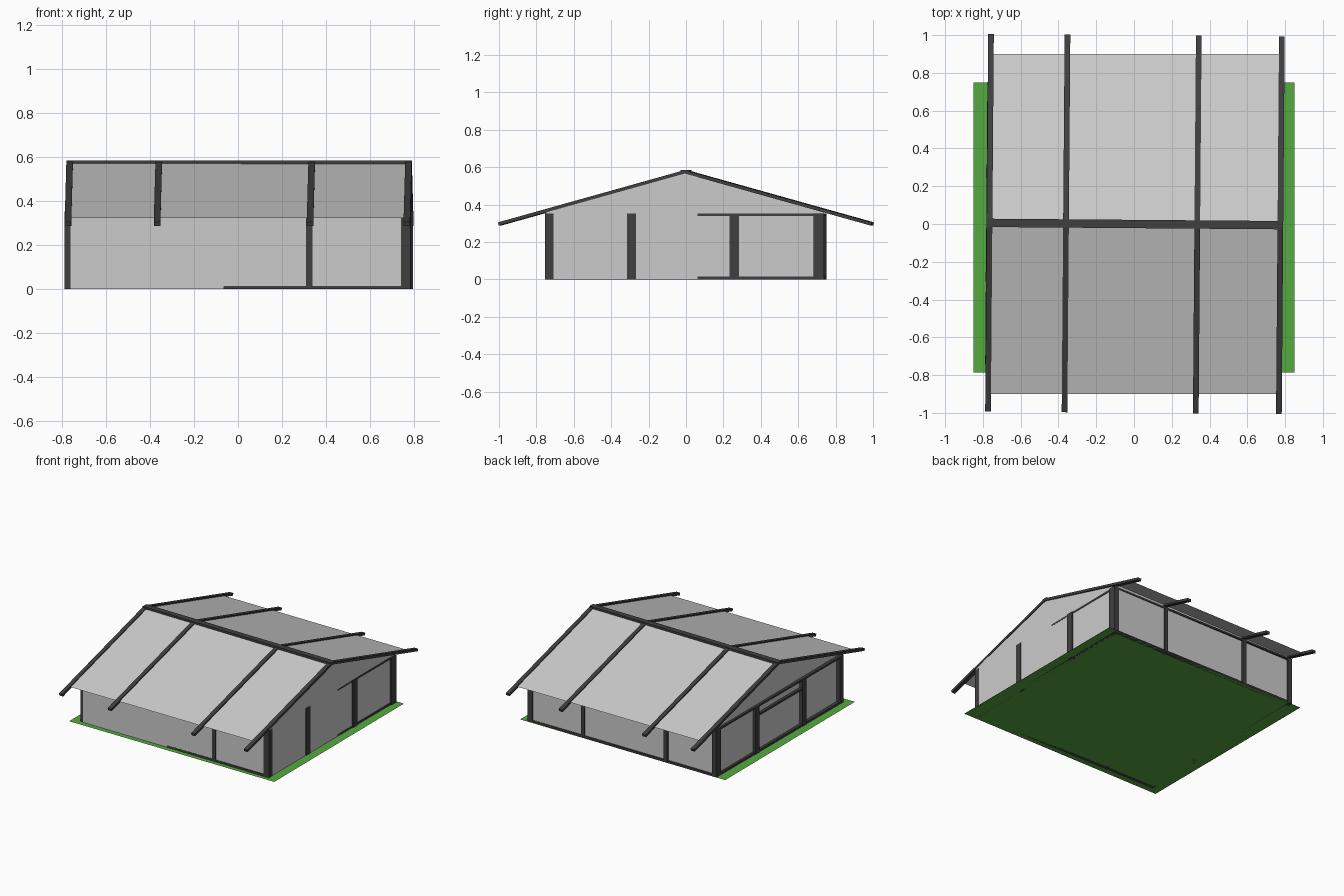
import bpy, bmesh
from math import radians, atan, cos
from mathutils import Matrix, Vector

if "Cube" in bpy.data.objects:
    bpy.data.objects.remove(bpy.data.objects["Cube"])


def material(name, color):
    m = bpy.data.materials.new(name)
    m.diffuse_color = color
    m.use_nodes = True
    m.node_tree.nodes["Principled BSDF"].inputs["Base Color"].default_value = m.diffuse_color
    return m


TIMBER = material("dark_timber", (0.05, 0.05, 0.05, 1))
GREEN = material("grass", (0.09, 0.40, 0.05, 1))

SLOPE = 0.28
RIDGE = 0.576
TWIST = Matrix.Rotation(radians(-0.45), 4, 'Z')  # the frame sits slightly turned


def roof_z(y):
    return RIDGE - SLOPE * abs(y)


def mesh(name, verts, faces, mat=None):
    me = bpy.data.meshes.new(name)
    me.from_pydata(verts, [], faces)
    ob = bpy.data.objects.new(name, me)
    bpy.context.collection.objects.link(ob)
    if mat:
        me.materials.append(mat)
    return ob


def timber(name, lo, hi, tilt=None):
    """Box from corner lo to corner hi, optionally tilted, turned with the frame."""
    lo, hi = Vector(lo), Vector(hi)
    size = hi - lo
    bm = bmesh.new()
    bmesh.ops.create_cube(bm, size=1)
    bm.transform(Matrix.Diagonal((*size, 1)))
    if tilt is not None:
        bm.transform(Matrix.Rotation(tilt, 4, 'X'))
    bm.transform(TWIST @ Matrix.Translation((lo + hi) / 2))
    me = bpy.data.meshes.new(name)
    bm.to_mesh(me)
    bm.free()
    me.materials.append(TIMBER)
    ob = bpy.data.objects.new(name, me)
    bpy.context.collection.objects.link(ob)
    return ob


# Grass base
mesh("grass_base", [(-.85, -.785, 0), (.85, -.785, 0), (.85, .75, 0), (-.85, .75, 0)],
     [(0, 1, 2, 3)], GREEN)

# Walls: gable profile at both ends, joined by the two eave walls
X0, X1, Y0, Y1 = -.762, .7825, -.7475, .736
profile = [(Y0, .001), (Y1, .001), (Y1, roof_z(Y1)), (0, RIDGE), (Y0, roof_z(Y0))]
verts = [(x, y, z) for x in (X0, X1) for y, z in profile]
mesh("walls", verts, [(4, 3, 2, 1, 0), (5, 6, 7, 8, 9), (0, 5, 9, 4), (1, 2, 7, 6)])

# Roof sheets
E = .9
mesh("roof", [(X0, -E, roof_z(E)), (X1, -E, roof_z(E)), (X1, 0, RIDGE), (X0, 0, RIDGE),
              (X0, E, roof_z(E)), (X1, E, roof_z(E))], [(0, 1, 2, 3), (3, 2, 5, 4)])

# Rafters and ridge beam
angle = atan(SLOPE)
half = .5 / cos(angle)
for x in (-.765, -.36, .335, .775):
    for s in (-1, 1):
        zc = roof_z(.5)
        timber("rafter", (x - .015, s * .497 - half, zc - .009),
               (x + .015, s * .497 + half, zc + .009), -s * angle)
timber("ridge_beam", (-.78, -.022, .566), (.79, .022, .585))

# Outer faces of the frame
FX, FY, BY, H = .782, -.748, .745, .353

# Corner posts
for sx in (-1, 1):
    xo = sx * (FX + (.007 if sx > 0 else 0))
    xi = sx * .747
    for y0, y1 in ((FY, FY + .046), (BY - .056, BY)):
        timber("corner_post", (min(xo, xi), y0, 0), (max(xo, xi), y1, H))

# Intermediate posts on the front, back and both gable sides
for x in (-.36, .33):
    timber("front_post", (x - .015, FY - .001, 0), (x + .015, FY + .04, H))
    timber("back_post", (x - .015, BY - .04, 0), (x + .015, BY + .002, H))
for y in (-.285, .265):
    timber("right_post", (.745, y - .025, 0), (FX + .006, y + .025, H))
    timber("left_post", (-FX - .003, y - .025, 0), (-.745, y + .025, H))

# Base and head rails around the frame
for label, z0, z1 in (("base_rail", 0, .015), ("head_rail", .34, H)):
    timber("front_" + label, (-FX, FY, z0), (FX, FY + .03, z1))
    timber("back_" + label, (-FX, BY - .03, z0), (FX, BY, z1))
    timber("right_" + label, (FX - .03, FY, z0), (FX, BY, z1))
    timber("left_" + label, (-FX, FY, z0), (-FX + .03, BY, z1))

# Lower rail between the middle posts on the left gable
timber("left_lintel", (-FX, -.285, .272), (-FX + .03, .265, .287))
